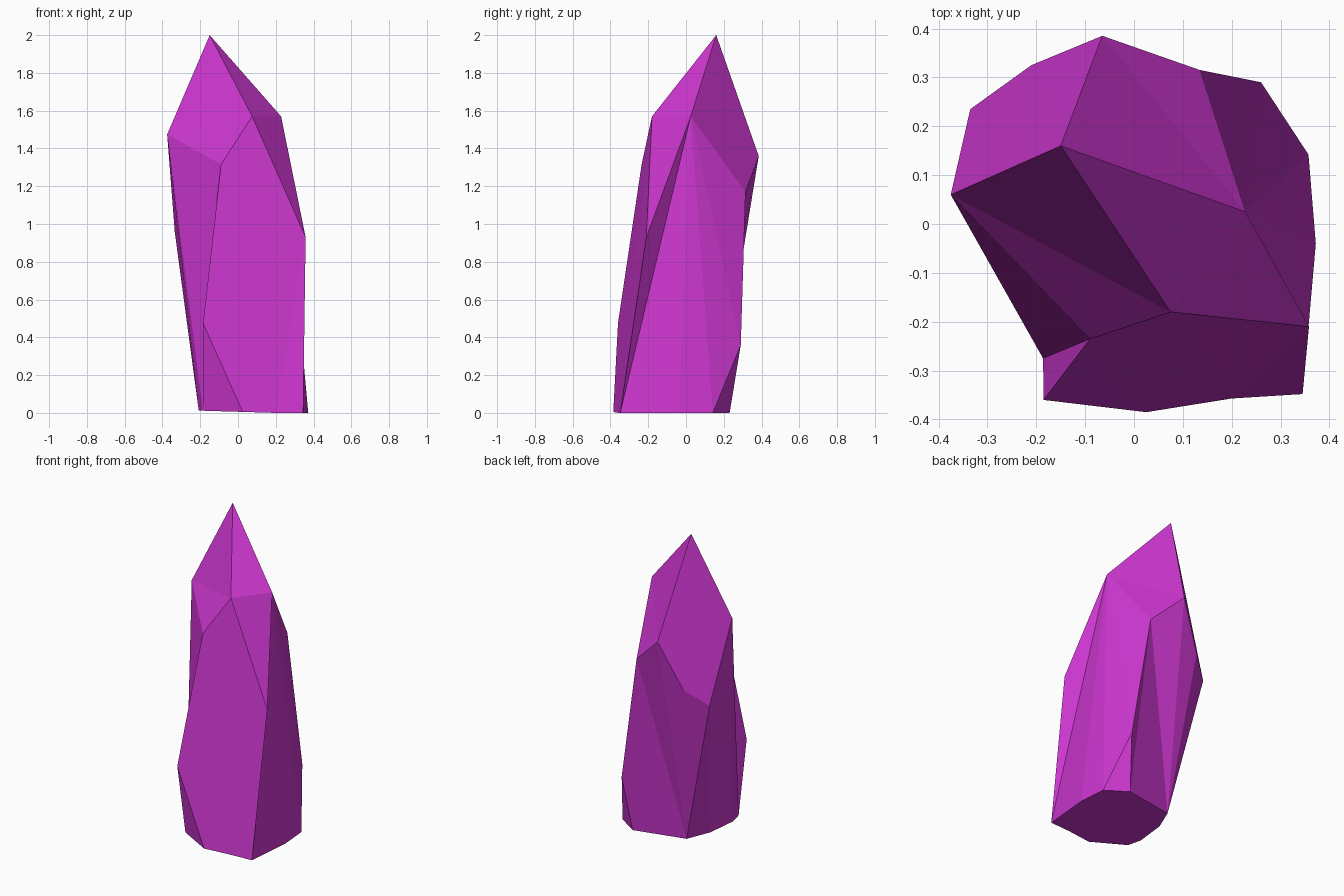
import bpy
import bmesh
from mathutils import Vector

default_cube = bpy.data.objects.get("Cube")
if default_cube:
    bpy.data.objects.remove(default_cube, do_unlink=True)


def make_material(name, colour):
    material = bpy.data.materials.new(name)
    material.use_nodes = True
    material.diffuse_color = colour
    shader = material.node_tree.nodes["Principled BSDF"]
    shader.inputs["Base Color"].default_value = colour
    return material


# Corner points of the crystal, from the tip down
corners = {
    "tip": (-.15, .16, 2),
    "left_peak": (-.375, .06, 1.475),
    "notch": (-.09, -.235, 1.315),
    "front_peak": (.075, -.18, 1.57),
    "side_peak": (.228, .025, 1.57),
    "side_low": (.358, -.21, .93),
    "front_low": (-.185, -.36, .475),
    "back_peak": (-.065, .385, 1.36),
    "back_side": (.135, .315, 1.17),
    "back_left": (-.335, .235, .96),
    "back_mid": (-.21, .325, 1.06),
    "chip": (.26, .29, .36),
}

# Ring of the cut base, counter-clockwise from the front
base_ring = [(.025, -.385), (.2, -.357), (.345, -.348), (.372, -.04), (.357, .142),
             (.223, .231), (-.12, .165), (-.185, .014), (-.208, -.185), (-.186, -.275)]
for index, (x, y) in enumerate(base_ring):
    corners["base%d" % index] = (x, y, max(0, .006 - .03 * x))

# Facets, each named by its corners in order around the rim
facets = [
    # Pointed crown
    "tip left_peak front_peak",
    "left_peak notch front_peak",
    "tip front_peak side_peak",
    "front_peak side_low side_peak",
    "tip side_peak back_side back_peak",
    "tip back_peak back_mid back_left left_peak",
    # Front and side walls
    "notch front_low base0 base1 base2 side_low front_peak",
    "side_low base2 base3 base4 chip back_side side_peak",
    "chip base4 base5",
    # Back walls
    "back_peak back_side chip base5 base6 back_mid",
    "back_mid base6 base7 back_left",
    "back_left base7 base8 left_peak",
    # Left wall
    "left_peak base8 base9",
    "left_peak base9 notch",
    "notch base9 front_low",
    "front_low base9 base0",
    # Flat base
    " ".join("base%d" % i for i in reversed(range(len(base_ring)))),
]

bm = bmesh.new()
verts = {name: bm.verts.new(Vector(point)) for name, point in corners.items()}
for facet in facets:
    bm.faces.new([verts[name] for name in facet.split()])
bmesh.ops.triangulate(bm, faces=bm.faces[:], ngon_method="BEAUTY")
bmesh.ops.recalc_face_normals(bm, faces=bm.faces[:])

mesh = bpy.data.meshes.new("crystal")
bm.to_mesh(mesh)
bm.free()
mesh.materials.append(make_material("magenta", (.6, .037, .62, 1)))
crystal = bpy.data.objects.new("crystal", mesh)
bpy.context.collection.objects.link(crystal)
